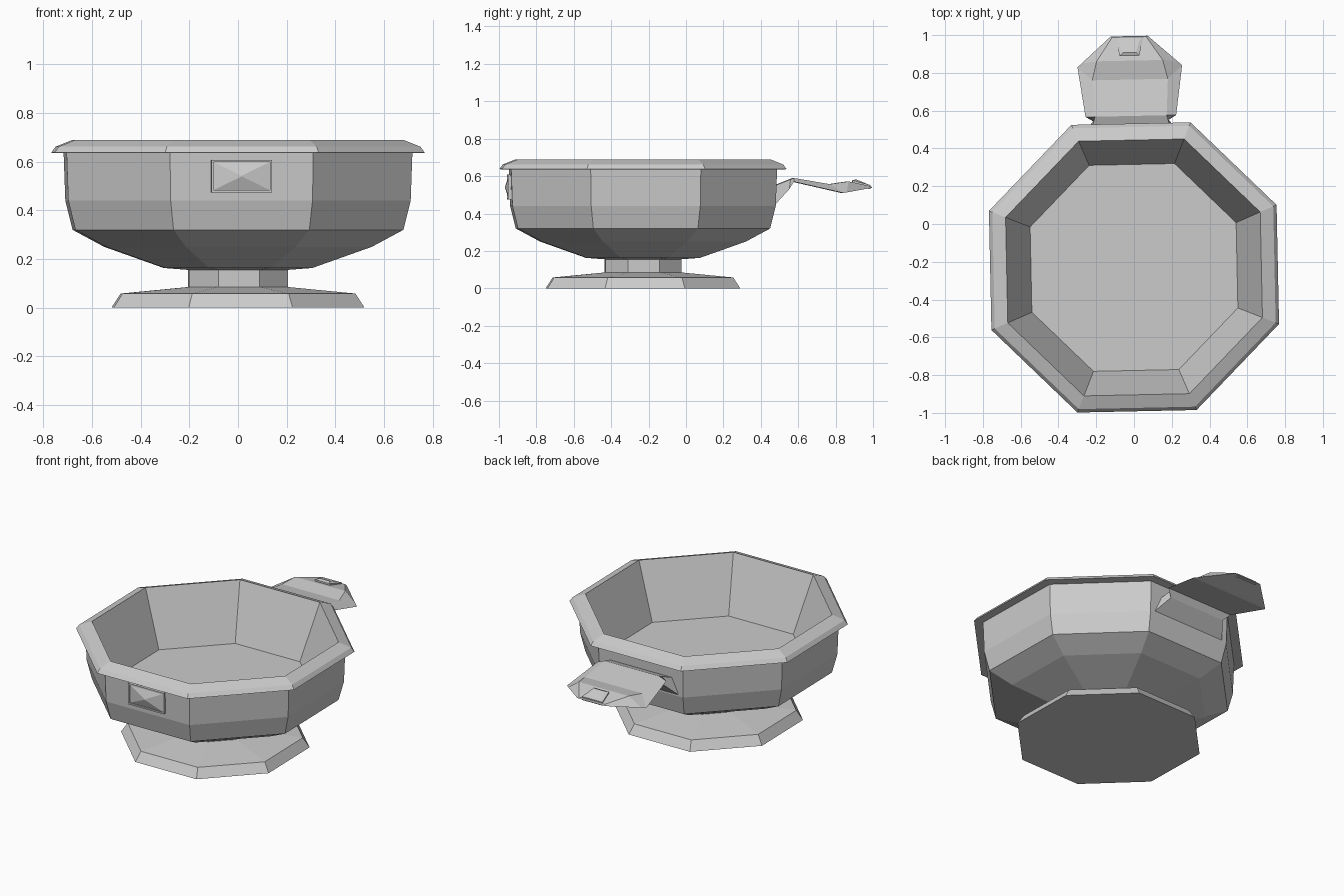
import bpy, bmesh
from math import cos, sin, pi, radians
from mathutils import Matrix, Vector

if "Cube" in bpy.data.objects:
    bpy.data.objects.remove(bpy.data.objects["Cube"])

CENTRE = Vector((0, -0.23, 0))
TWIST = Matrix.Rotation(radians(1.2), 4, 'Z')   # whole piece sits slightly turned


def finish(name, bm):
    """Turn a bmesh (built around the bowl axis) into a flat-shaded object."""
    bmesh.ops.recalc_face_normals(bm, faces=bm.faces)
    bm.transform(Matrix.Translation(CENTRE) @ TWIST)
    me = bpy.data.meshes.new(name)
    bm.to_mesh(me)
    bm.free()
    ob = bpy.data.objects.new(name, me)
    bpy.context.collection.objects.link(ob)
    return ob


def loft(name, rings):
    """Join closed rings of points in order and cap both ends."""
    bm = bmesh.new()
    rows = [[bm.verts.new(p) for p in r] for r in rings]
    for a, b in zip(rows, rows[1:]):
        n = len(a)
        for i in range(n):
            j = (i + 1) % n
            bm.faces.new((a[i], a[j], b[j], b[i]))
    bm.faces.new(rows[0])
    bm.faces.new(rows[-1])
    return finish(name, bm)


def octagon(half, z):
    r = half / cos(radians(21.3))
    return [(r * cos(pi / 8 + k * pi / 4), r * sin(pi / 8 + k * pi / 4), z) for k in range(8)]


def octagonal(name, profile):
    return loft(name, [octagon(h, z) for h, z in profile])


# Bowl with overhanging rim and hollow inside
octagonal("bowl", [(0.20, 0.155), (0.305, 0.163), (0.55, 0.25), (0.68, 0.32),
                   (0.71, 0.44), (0.717, 0.635), (0.768, 0.637), (0.75, 0.662),
                   (0.68, 0.69), (0.55, 0.345)])

# Pedestal: stem and spreading foot
octagonal("pedestal", [(0.52, 0), (0.483, 0.058), (0.205, 0.085), (0.205, 0.16)])


# Front plaque: thin frame with a low pyramid
def rect(hx, hz, y):
    return [(sx * hx, y, 0.541 + sz * hz) for sx, sz in ((-1, -1), (1, -1), (1, 1), (-1, 1))]


loft("front_plaque", [rect(0.125, 0.067, -0.69), rect(0.125, 0.067, -0.724),
                      rect(0.116, 0.058, -0.724), rect(0.116, 0.058, -0.717),
                      rect(0.002, 0.002, -0.738)])


# Handle: each row is (edge x, y, z), (top x, y, z), y measured in world
def handle_row(edge, top):
    (ex, ey, ez), (tx, ty, tz) = edge, top
    ey, ty = ey + 0.23, ty + 0.23
    return [(-ex, ey, ez), (-tx, ty, tz), (tx, ty, tz), (ex, ey, ez)]


loft("handle", [handle_row(e, t) for e, t in (
    ((0.27, 0.46, 0.435), (0.22, 0.46, 0.545)),
    ((0.20, 0.548, 0.53), (0.195, 0.555, 0.583)),
    ((0.24, 0.572, 0.57), (0.19, 0.572, 0.59)),
    ((0.277, 0.835, 0.51), (0.20, 0.765, 0.557)),
    ((0.255, 0.855, 0.513), (0.175, 0.865, 0.572)),
    ((0.098, 0.995, 0.538), (0.09, 0.99, 0.545)))])


# Small tapered stud near the handle tip
def stud_ring(grow, lift):
    y0, y1 = 1.12 - grow, 1.216 + grow
    z0, z1 = 0.565 + lift, 0.54 + lift
    a, b = 0.052 + grow, 0.072 + grow
    return [(-a, y0, z0), (a, y0, z0), (b, y1, z1), (-b, y1, z1)]


loft("handle_stud", [stud_ring(0, -0.01), stud_ring(0, 0.012), stud_ring(-0.018, 0.018)])
